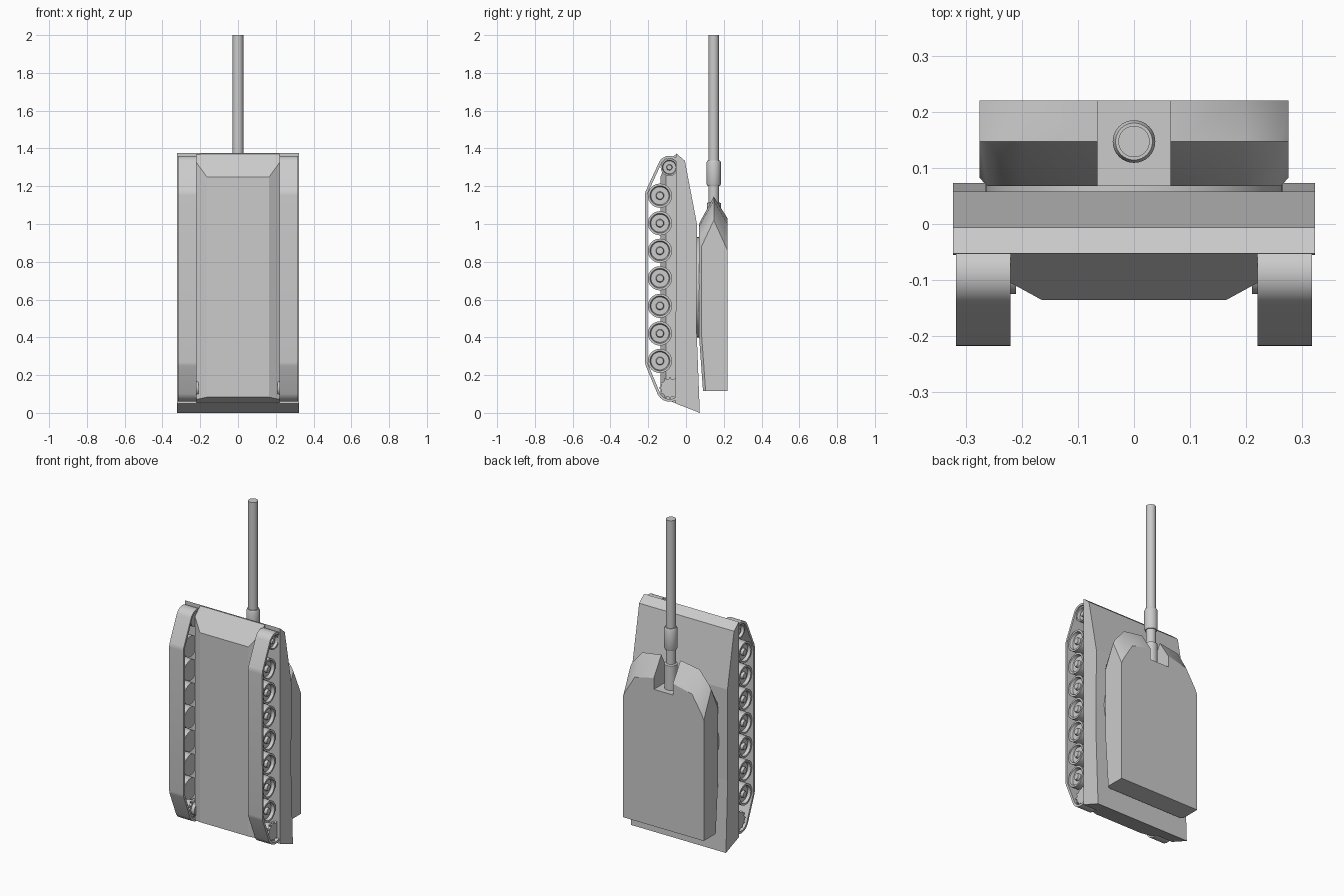
import bpy, bmesh
from math import sin, cos, pi

if "Cube" in bpy.data.objects:
    bpy.data.objects.remove(bpy.data.objects["Cube"])


def make(name, bm, smooth=True):
    bmesh.ops.remove_doubles(bm, verts=bm.verts, dist=1e-5)
    bmesh.ops.recalc_face_normals(bm, faces=bm.faces)
    me = bpy.data.meshes.new(name)
    bm.to_mesh(me)
    bm.free()
    ob = bpy.data.objects.new(name, me)
    bpy.context.collection.objects.link(ob)
    if smooth:
        bpy.ops.object.select_all(action='DESELECT')
        ob.select_set(True)
        bpy.context.view_layer.objects.active = ob
        bpy.ops.object.shade_smooth_by_angle(angle=0.55)
    return ob


def loft(bm, rings, caps=True, closed=False):
    """Skin a list of equal-length closed rings."""
    vs = [[bm.verts.new(p) for p in r] for r in rings]
    pairs = list(zip(vs, vs[1:])) + ([(vs[-1], vs[0])] if closed else [])
    n = len(vs[0])
    for a, b in pairs:
        for i in range(n):
            j = (i + 1) % n
            bm.faces.new((a[i], a[j], b[j], b[i]))
    if caps and not closed:
        bm.faces.new(vs[0])
        bm.faces.new(vs[-1])


def prism(bm, yz, x0, x1):
    loft(bm, [[(x, y, z) for y, z in yz] for x in (x0, x1)])


def lathe(name, prof, place, n=32):
    """Revolve (radius, height) pairs; place maps (u, v, h) to space."""
    bm = bmesh.new()
    loft(bm, [[place(max(r, 1e-3) * cos(2 * pi * i / n), max(r, 1e-3) * sin(2 * pi * i / n), h)
               for i in range(n)] for r, h in prof])
    return make(name, bm)


# Upper hull with overhanging sponsons
bm = bmesh.new()
prism(bm, [(-.055, .05), (.073, 0), (.056, .44), (.058, 1.0), (-.006, 1.335), (-.053, 1.375)],
      -.323, .323)
make("upper_hull", bm, False)

# Lower hull tub with chamfered belly
half = [(.22, -.05, 1.372), (.22, -.105, 1.325), (.165, -.135, 1.25)]
belly = half + [(-x, y, z) for x, y, z in reversed(half)]
bm = bmesh.new()
loft(bm, [[(x, y, .4 * (.073 - y)) for x, y, z in belly], belly])
make("lower_hull", bm, False)

# Turret: side columns (x, underside y, roof front z, nose z, lower front z)
cols = [(.275, .082, .86, 1.02, .88), (.262, .068, .89, 1.045, .905),
        (.195, .068, 1.0, 1.125, .985), (.065, .068, 1.03, 1.145, 1.0)]
bm = bmesh.new()
for s in (1, -1):
    loft(bm, [[(s * x, yb + .022, .117), (s * x, .22, .117), (s * x, .22, zr),
               (s * x, .147, zn), (s * x, yb, zl), (s * x, yb, .42)]
              for x, yb, zr, zn, zl in cols])
# Block between the halves, leaving the gun slot open above it
prism(bm, [(.09, .117), (.22, .117), (.22, .96), (.068, .96), (.068, .42)], -.065, .065)
make("turret", bm)

# Turret ring
lathe("turret_ring", [(.265, .045), (.265, .076)], lambda u, v, h: (u, h, .665 + v), 48)

# Gun barrel with base collar and sleeve
lathe("gun_barrel", [(.037, .94), (.037, 1.11), (.028, 1.115), (.028, 1.2), (.033, 1.2),
                     (.038, 1.212), (.038, 1.325), (.033, 1.337), (.028, 1.337), (.028, 2.0)],
      lambda u, v, h: (u, .147 + v, h))

# Running gear: (y, z, radius)
road = [(-.138, .275 + .1458 * i, .064) for i in range(7)]
idler = (-.088, 1.3, .046)
drive = (-.085, .132, .058)


def belt_path(t, n=72):
    pts = []
    for i in range(n):
        c, s = cos(2 * pi * i / n), sin(2 * pi * i / n)
        y, z, r = max(road + [idler, drive], key=lambda w: w[0] * c + w[1] * s + w[2])
        pts.append((y + (r + t) * c, z + (r + t) * s))
    return pts


for side, s in (("right", 1), ("left", -1)):
    # Track belt wrapped round all wheels
    inner, outer = belt_path(.001), belt_path(.015)
    bm = bmesh.new()
    loft(bm, [[(s * x, y, z) for y, z in path] for x, path in
              ((.22, inner), (.22, outer), (.317, outer), (.317, inner))], closed=True)
    make(side + "_track", bm)

    # Dished road wheels and idler
    for i, (y, z, r) in enumerate(road + [idler]):
        prof = [(0, .226), (r, .226), (r, .308), (.82 * r, .308), (.74 * r, .29),
                (.34 * r, .29), (.28 * r, .305), (0, .305)]
        lathe(side + ("_idler" if i == 7 else "_road_wheel"), prof,
              lambda u, v, h: (s * h, y + u, z + v))

    # Toothed drive sprocket: two gear plates on a drum
    y, z, r = drive
    gear = []
    for k in range(12):
        for d, f in ((-.2, .84), (-.1, 1), (.1, 1), (.2, .84)):
            a = 2 * pi * (k + d) / 12
            gear.append((y + r * f * cos(a), z + r * f * sin(a)))
    bm = bmesh.new()
    for x in (.232, .29):
        prism(bm, gear, s * x, s * (x + .015))
    make(side + "_sprocket", bm, False)
    lathe(side + "_sprocket_drum", [(.04, .21), (.04, .298)],
          lambda u, v, h: (s * h, y + u, z + v))
